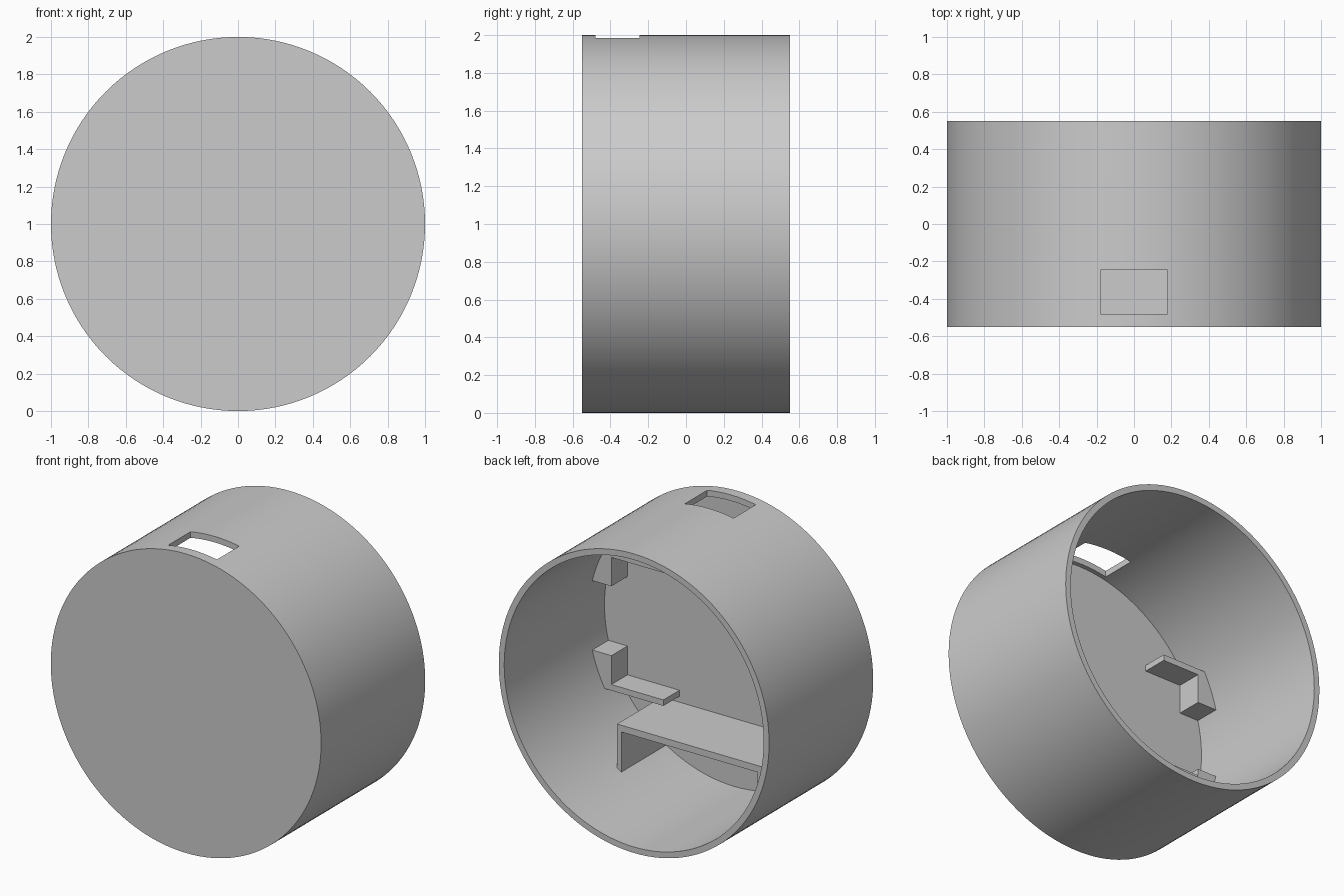
import bpy
import bmesh
import math
from mathutils import Vector

if "Cube" in bpy.data.objects:
    bpy.data.objects.remove(bpy.data.objects["Cube"], do_unlink=True)

CENTRE = Vector((0, 0, 1))
OUTER, INNER = 1.0, 0.96
FRONT, BACK, FLOOR = -0.55, 0.55, -0.51
EMBED = 0.98                      # parts end inside the wall thickness

grey = bpy.data.materials.new("plain grey")
grey.use_nodes = True
COLOUR = (0.6, 0.6, 0.6, 1)
grey.diffuse_color = COLOUR
grey.node_tree.nodes["Principled BSDF"].inputs["Base Color"].default_value = COLOUR


def finish(name, bm):
    bmesh.ops.recalc_face_normals(bm, faces=bm.faces)
    mesh = bpy.data.meshes.new(name)
    bm.to_mesh(mesh)
    bm.free()
    mesh.materials.append(grey)
    obj = bpy.data.objects.new(name, mesh)
    bpy.context.collection.objects.link(obj)
    return obj


def extrude_profile(name, points, y0, y1):
    """Extrude an (x, z) outline, measured from the drum axis, along y."""
    bm = bmesh.new()
    face = bm.faces.new([bm.verts.new(CENTRE + Vector((x, y0, z))) for x, z in points])
    result = bmesh.ops.extrude_face_region(bm, geom=[face])
    verts = [v for v in result["geom"] if isinstance(v, bmesh.types.BMVert)]
    bmesh.ops.translate(bm, verts=verts, vec=(0, y1 - y0, 0))
    return finish(name, bm)


def reach(d):
    return math.sqrt(EMBED ** 2 - d ** 2)


# Open-backed drum, revolved about the y axis
bm = bmesh.new()
outline = [(0, FRONT), (OUTER, FRONT), (OUTER, BACK),
           (INNER, BACK), (INNER, FLOOR), (0, FLOOR)]
verts = [bm.verts.new(CENTRE + Vector((r, y, 0))) for r, y in outline]
edges = [bm.edges.new(pair) for pair in zip(verts, verts[1:])]
bmesh.ops.spin(bm, geom=verts + edges, cent=CENTRE, axis=(0, 1, 0),
               angle=math.tau, steps=128)
bmesh.ops.remove_doubles(bm, verts=bm.verts, dist=0.0001)
drum = finish("drum_shell", bm)

# Rectangular slot through the top wall
cutter = extrude_profile("slot_cutter",
                         [(-0.18, 0.8), (0.18, 0.8), (0.18, 1.2), (-0.18, 1.2)],
                         -0.48, -0.245)
cutter.hide_render = True
cut = drum.modifiers.new("slot", "BOOLEAN")
cut.operation = "DIFFERENCE"
cut.solver = "EXACT"
cut.object = cutter
bpy.context.view_layer.objects.active = drum
drum.select_set(True)
bpy.ops.object.modifier_apply(modifier=cut.name)
bpy.data.objects.remove(cutter, do_unlink=True)
bpy.ops.object.shade_smooth_by_angle(angle=math.radians(30))

# Four corner clips: a block against the wall with a thin ledge
LOW, LEDGE, TIP, BLOCK = 0.232, 0.425, 0.465, 0.79
for side, sx, ledge_end in (("left", 1, 0.405), ("right", -1, 0.52)):
    for level, sz in (("upper", 1), ("lower", -1)):
        clip = [(BLOCK, LOW), (reach(LOW), LOW), (reach(TIP), TIP),
                (ledge_end, TIP), (ledge_end, LEDGE), (BLOCK, LEDGE)]
        extrude_profile(f"{level}_{side}_clip",
                        [(sx * x, sz * z) for x, z in clip], -0.53, -0.34)

# Bridge shelf standing on two legs at the bottom
HALF, LEG, TOP, UNDER = 0.536, 0.503, -0.505, -0.55
half = [(HALF, TOP), (HALF, -reach(HALF)), (LEG, -reach(LEG)), (LEG, UNDER)]
extrude_profile("bottom_shelf", half + [(-x, z) for x, z in reversed(half)],
                -0.53, -0.037)
